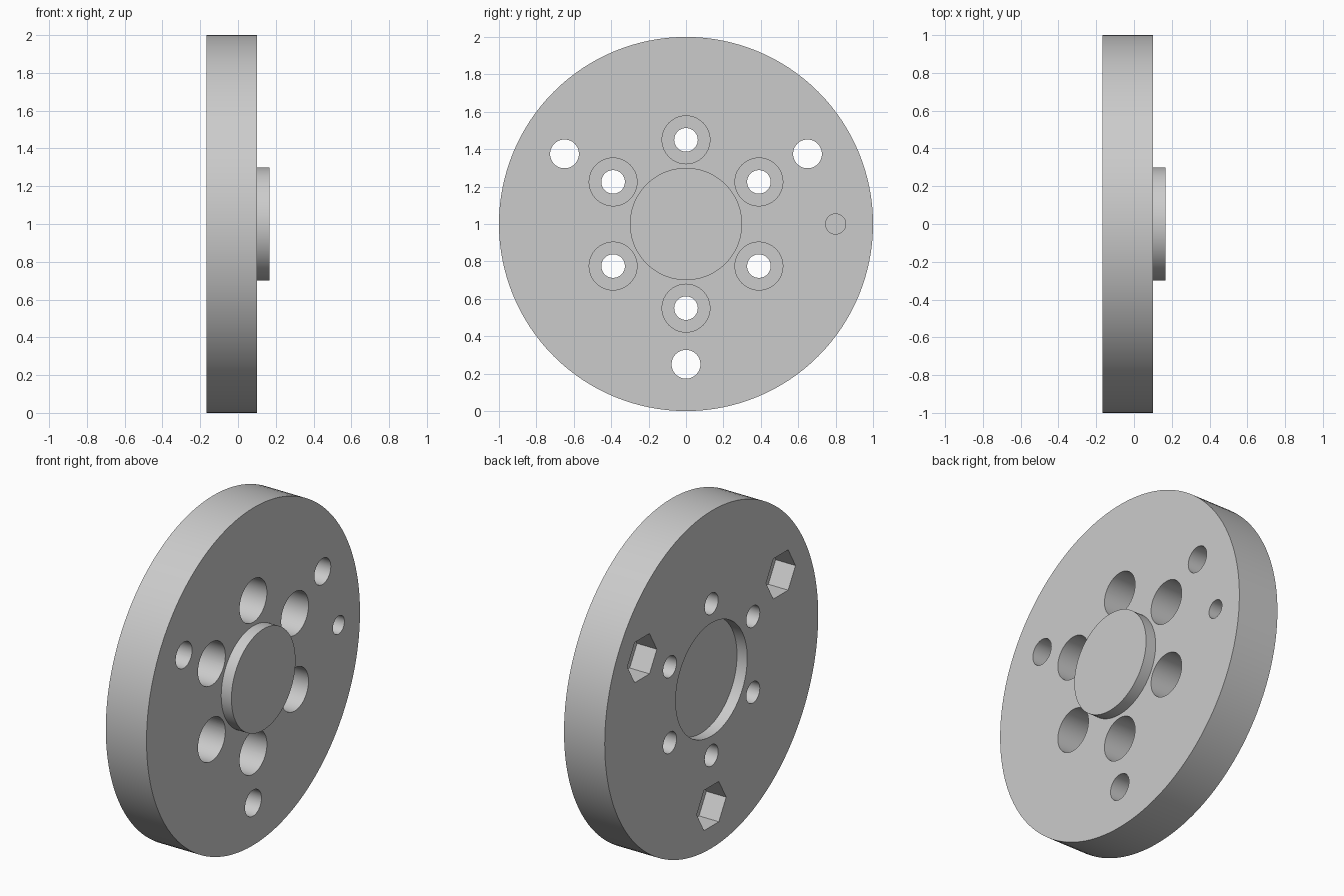
import bpy, bmesh
from math import radians, sin, cos, tau
from mathutils import Matrix, Vector

if "Cube" in bpy.data.objects:
    bpy.data.objects.remove(bpy.data.objects["Cube"])

BACK, FACE, BOSS = -0.167, 0.1, 0.167   # stations along the disc axis (x)
STEP = 0.067                            # boss height and recess depth
MID_Z = 1.0

grey = bpy.data.materials.new("machined grey")
grey.use_nodes = True
grey.diffuse_color = (0.6, 0.6, 0.6, 1)
grey.node_tree.nodes["Principled BSDF"].inputs["Base Color"].default_value = (0.6, 0.6, 0.6, 1)


def add_object(name, bm):
    bmesh.ops.recalc_face_normals(bm, faces=bm.faces[:])
    mesh = bpy.data.meshes.new(name)
    bm.to_mesh(mesh)
    bm.free()
    mesh.materials.append(grey)
    obj = bpy.data.objects.new(name, mesh)
    bpy.context.collection.objects.link(obj)
    return obj


def ring(radius, angles):
    """Points (y, z) on a circle about the disc axis."""
    return [(radius * cos(radians(a)), MID_Z + radius * sin(radians(a))) for a in angles]


def prisms(name, centres, radius, x0, x1, sides):
    """Prisms along x, joined as one cutter."""
    bm = bmesh.new()
    for y, z in centres:
        loops = [[bm.verts.new((x, y + radius * cos(tau * i / sides), z + radius * sin(tau * i / sides)))
                  for i in range(sides)] for x in (x0, x1)]
        for loop in loops:
            bm.faces.new(loop)
        for i in range(sides):
            j = (i + 1) % sides
            bm.faces.new((loops[0][i], loops[0][j], loops[1][j], loops[1][i]))
    obj = add_object(name, bm)
    obj.hide_render = True
    return obj


# Turned body: rear recess, rim and raised front boss
profile = [(BACK + STEP, 0), (BACK + STEP, 0.335), (BACK, 0.335), (BACK, 1),
           (FACE, 1), (FACE, 0.3), (BOSS, 0.3), (BOSS, 0)]
bm = bmesh.new()
verts = [bm.verts.new((x, 0, r)) for x, r in profile]
edges = [bm.edges.new(pair) for pair in zip(verts, verts[1:])]
bmesh.ops.spin(bm, geom=verts + edges, cent=(0, 0, 0), axis=(1, 0, 0), angle=tau, steps=128)
bmesh.ops.remove_doubles(bm, verts=bm.verts[:], dist=0.0005)
# Merge the fans into clean flat discs
bmesh.ops.dissolve_limit(bm, angle_limit=radians(0.5), verts=bm.verts[:], edges=bm.edges[:])
bmesh.ops.translate(bm, verts=bm.verts[:], vec=Vector((0, 0, MID_Z)))
disc = add_object("flange_disc", bm)

# Hole patterns
bolts = ring(0.45, range(30, 390, 60))
nuts = ring(0.75, (30, 150, 270))
cutters = [
    prisms("bolt_holes", bolts, 0.063, -0.3, 0.3, 48),
    prisms("bolt_counterbores", bolts, 0.128, FACE - 0.18, 0.3, 64),
    prisms("nut_holes", nuts, 0.077, -0.3, 0.3, 48),
    prisms("nut_pockets", nuts, 0.138, -0.3, BACK + 0.13, 6),
    prisms("pin_hole", ring(0.8, (0,)), 0.054, FACE - 0.15, 0.3, 40),
]

bpy.ops.object.select_all(action='DESELECT')
disc.select_set(True)
bpy.context.view_layer.objects.active = disc
for cutter in cutters:
    mod = disc.modifiers.new(cutter.name, 'BOOLEAN')
    mod.operation = 'DIFFERENCE'
    mod.solver = 'EXACT'
    mod.object = cutter
    bpy.ops.object.modifier_apply(modifier=mod.name)
    bpy.data.objects.remove(cutter)

bpy.ops.object.shade_smooth_by_angle(angle=radians(30))
